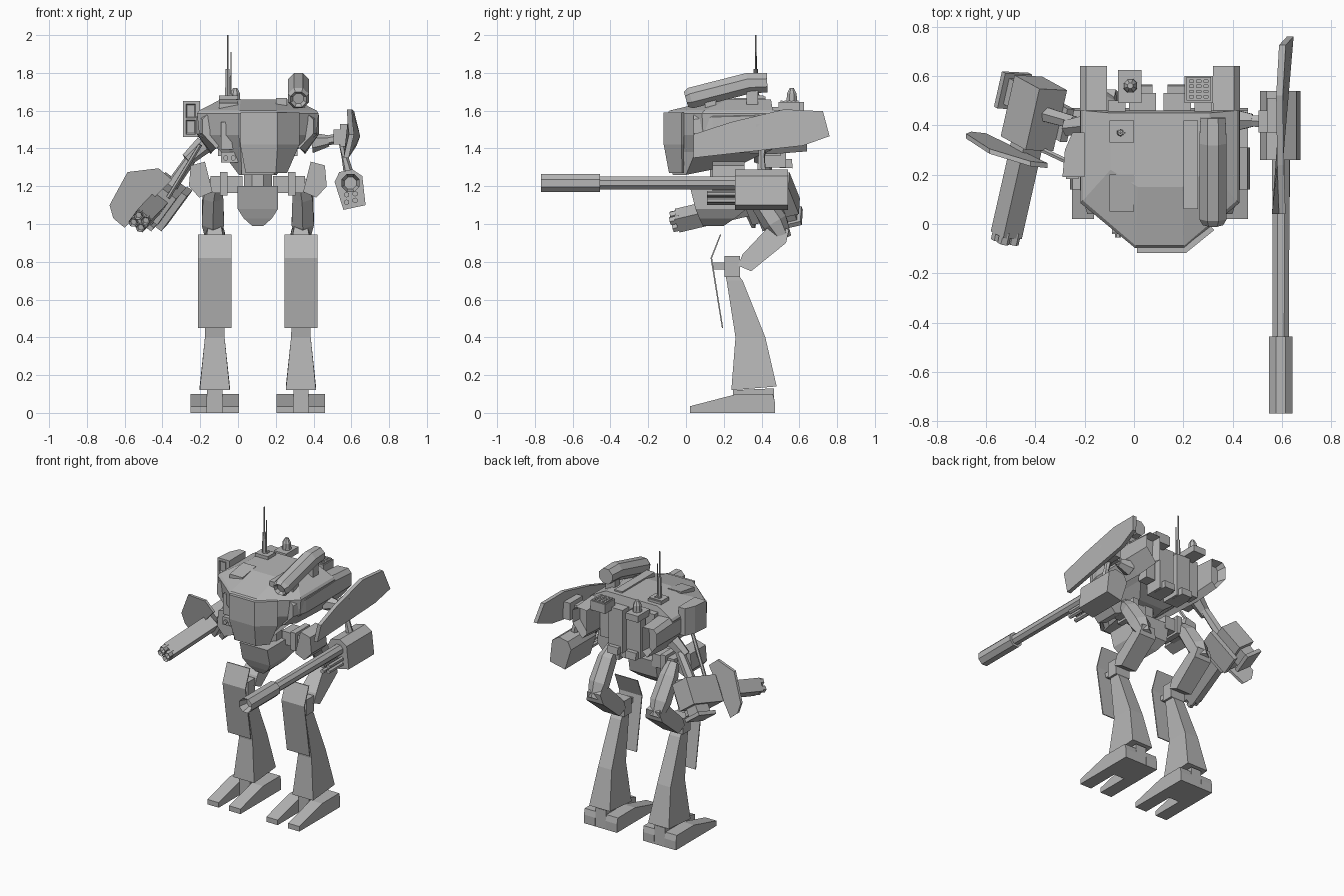
import bpy, bmesh, math
from mathutils import Vector, Matrix

CX = 0.105  # centre line of the hull and legs
grey = bpy.data.materials.new("armour_grey")
grey.diffuse_color = (0.47, 0.47, 0.47, 1)


def obj(name, bm, mat=None):
    bmesh.ops.recalc_face_normals(bm, faces=bm.faces)
    me = bpy.data.meshes.new(name)
    bm.to_mesh(me)
    bm.free()
    if mat:
        me.transform(mat)
    me.materials.append(grey)
    o = bpy.data.objects.new(name, me)
    bpy.context.collection.objects.link(o)
    return o


def loft(name, rings, mat=None):
    """Skin between equal-length rings of points, with closed ends."""
    bm = bmesh.new()
    vs = [[bm.verts.new(p) for p in r] for r in rings]
    n = len(vs[0])
    for a, b in zip(vs, vs[1:]):
        for i in range(n):
            bm.faces.new((a[i], a[(i + 1) % n], b[(i + 1) % n], b[i]))
    bm.faces.new(vs[0])
    bm.faces.new(vs[-1])
    return obj(name, bm, mat)


def box(name, x, y, z, mat=None):
    return loft(name, [[(x[0], y[0], h), (x[1], y[0], h), (x[1], y[1], h), (x[0], y[1], h)] for h in z], mat)


def side_prism(name, x0, x1, prof, mat=None):
    """Side profile (y, z) pulled from x0 to x1."""
    return loft(name, [[(x, y, z) for y, z in prof] for x in (x0, x1)], mat)


def tube(name, pts, radii, n=8, mat=None):
    """Rings of n sides along a path."""
    pts = [Vector(p) for p in pts]
    rings = []
    for i, (p, r) in enumerate(zip(pts, radii)):
        d = pts[min(i + 1, len(pts) - 1)] - pts[max(i - 1, 0)]
        q = d.to_track_quat('Y', 'Z')
        rings.append([p + q @ Vector((r * math.cos(a), 0, r * math.sin(a)))
                      for a in [2 * math.pi * (k + .5) / n for k in range(n)]])
    return loft(name, rings, mat)


def inset_end(o, axis, depth, thick=0.015):
    """Hollow the end face that points along the axis."""
    bm = bmesh.new()
    bm.from_mesh(o.data)
    f = max(bm.faces, key=lambda f: f.normal.dot(axis))
    bmesh.ops.inset_region(bm, faces=[f], thickness=thick)
    bmesh.ops.translate(bm, verts=f.verts, vec=-Vector(axis) * depth)
    bm.to_mesh(o.data)
    bm.free()


# hull: half width, front half width, front y, side start y, back y, height
hull = [(.10, .085, -.07, 0, .30, 1.26), (.19, .09, -.09, .05, .42, 1.38),
        (.31, .10, -.095, .09, .46, 1.47), (.322, .10, -.098, .085, .46, 1.585),
        (.312, .098, -.088, .095, .46, 1.60), (.20, .09, .15, .22, .45, 1.658)]
loft("hull", [[(CX - wf, yf, z), (CX + wf, yf, z), (CX + w, ys, z), (CX + w, yb, z + (.06 if z < 1.3 else 0)),
               (CX - w, yb, z + (.06 if z < 1.3 else 0)), (CX - w, ys, z)] for w, wf, yf, ys, yb, z in hull])
# angled nose plate
nose = [(.012, -.095), (.20, -.095), (.31, -.01), (.325, -.025), (.21, -.118), (.012, -.118)]
low = [(.04, -.06), (.19, -.06), (.25, -.01), (.26, -.02), (.20, -.09), (.04, -.09)]
loft("nose_plate", [[(x, y, 1.27) for x, y in low], [(x, y, 1.42) for x, y in nose],
                    [(x, y, 1.59) for x, y in nose]])
box("sensor_box", (-.09, .01), (-.035, .1), (1.395, 1.54))
box("sensor_pack", (-.09, 0), (-.04, .06), (1.325, 1.38))
for x in (-.065, -.025):
    tube("sensor_eye", [(x, -.055, 1.35), (x, -.03, 1.35)], [.014, .014])
side_prism("roof_panel", -.10, 0, [(.05, 1.60), (.05, 1.64), (.20, 1.663), (.20, 1.60)])
box("roof_hatch", (-.10, 0), (.34, .42), (1.64, 1.675))
box("roof_hatch_knob", (-.07, -.03), (.365, .39), (1.67, 1.685))
box("roof_rail", (.20, .26), (.06, .42), (1.60, 1.668))

# rear shoulder pods with slanted section and open back ends
section = [(.215, 1.60), (.30, 1.605), (.324, 1.575), (.324, 1.475), (.25, 1.37), (.215, 1.41)]
for s in (-1, 1):
    o = loft("shoulder_pod", [[(CX + s * (x - d), y, 1.49 + (z - 1.49) * k) for x, z in section]
                              for y, k, d in ((.04, .75, .03), (.14, .9, 0), (.46, 1, 0), (.64, .88, 0))])
    inset_end(o, Vector((0, 1, 0)), .06)
    box("backpack", (CX + s * .015, CX + s * .125), (.40, .53), (1.30, 1.60))
    side_prism("backpack_foot", CX + s * .03, CX + s * .11,
               [(.40, 1.34), (.56, 1.345), (.565, 1.295), (.44, 1.30)])
    box("backpack_side", (CX + s * .14, CX + s * .21), (.42, .50), (1.36, 1.62))

# roof equipment at the back
box("beacon_base", (-.065, .03), (.49, .625), (1.60, 1.645))
tube("beacon", [(-.015, .56, 1.64), (-.015, .56, 1.69), (-.015, .56, 1.72)], [.03, .028, .012])
box("vent", (.205, .32), (.49, .60), (1.58, 1.645))
for i in range(5):
    y = .50 + i * .021
    box("vent_slat", (.213, .312), (y, y + .011), (1.645, 1.653))
for i in range(4):
    x = .213 + i * .029
    box("vent_bar", (x, x + .012), (.50, .595), (1.645, 1.652))

# antennas
box("antenna_foot", (-.10, 0), (.33, .41), (1.64, 1.68))
tube("antenna_base", [(-.055, .37, 1.66), (-.055, .37, 1.82)], [.016, .012], 6)
tube("antenna", [(-.055, .37, 1.80), (-.055, .37, 2.0)], [.005, .004], 6)
tube("small_antenna", [(-.038, .37, 1.66), (-.038, .37, 1.91)], [.004, .003], 6)

# roof launcher tube
o = tube("roof_launcher", [(.32, .0, 1.66), (.32, .025, 1.667), (.32, .33, 1.745), (.32, .43, 1.748)],
         [.045, .06, .06, .055])
inset_end(o, Vector((0, -1, -.2)).normalized(), .02)
box("launcher_mount", (.285, .355), (.10, .16), (1.60, 1.69))
box("launcher_mount", (.285, .355), (.32, .38), (1.60, 1.71))

# side launcher with two square ports
loft("side_launcher", [[(x, y, z) for x, z in ((-.2, 1.46), (w, 1.46), (w, 1.65), (-.2, 1.65))]
                       for y, w in ((.19, -.29), (.30, -.28), (.37, -.25))])
for z in (1.475, 1.56):
    o = box("launcher_port", (-.275, -.225), (.182, .2), (z, z + .075))
    inset_end(o, Vector((0, -1, 0)), .012, .012)

# waist and pelvis
tube("waist", [(CX, .2, 1.16), (CX, .2, 1.32)], [.08, .08], 8)
loft("pelvis", [[(CX - w, a, z), (CX + w, a, z), (CX + w, b, z), (CX - w, b, z)] for w, a, b, z in
                [(.03, .09, .2, .99), (.075, .07, .26, 1.03), (.107, .05, .32, 1.08), (.107, .02, .34, 1.20)]])

# legs, one for each side of the centre line
foot = [(.02, 0), (.47, 0), (.47, .06), (.46, .10), (.27, .10), (.02, .035)]
shin = [(.12, .24, .48, .08), (.40, .262, .42, .052), (.70, .215, .30, .042), (.72, .21, .285, .04)]
plate = [(.18, .945), (.13, .82), (.19, .45), (.197, .45), (.138, .82), (.187, .945)]
thigh = [(.275, .78, .06), (.345, .75, .06), (.53, .90, .065), (.545, .97, .05), (.46, 1.01, .03), (.30, .84, .062)]
for s in (-1, 1):
    c = CX + s * .228
    for t in (-1, 1):
        side_prism("toe", c + t * .04, c + t * .128, foot)
    side_prism("heel", c - .04, c + .04, [(.25, 0), (.47, 0), (.465, .13), (.25, .12)])
    loft("shin", [[(c - w, a, z), (c + w, a, z), (c + w, b, z + (.02 if z < .15 else 0)),
                   (c - w, b, z + (.02 if z < .15 else 0))] for z, a, b, w in shin])
    side_prism("knee_plate", c - .088, c + .088, plate)
    box("knee_link", (c - .025, c + .025), (.14, .22), (.76, .795))
    box("knee_joint", (c - .055, c + .055), (.205, .285), (.72, .83))
    loft("lower_thigh", [[(c + t * w, y, z) for y, z, w in thigh] for t in (-1, 1)])
    tube("upper_thigh", [(c + s * .01, .52, .92), (c + s * .01, .47, 1.01), (c + s * .01, .38, 1.15), (c, .32, 1.22)],
         [.042, .068, .062, .042], 6)
    box("hip_axle", (CX + s * .08, CX + s * .25), (.22, .34), (1.165, 1.255))
    box("hip_hub", (CX + s * .16, CX + s * .2), (.20, .36), (1.15, 1.275))
    # tilted hip guard
    loft("hip_guard", [[(CX + s * x, y, z) for x, z in
                        ((.24, 1.17), (.28, 1.33), (.355, 1.31), (.365, 1.20), (.31, 1.14))]
                       for y in (.14, .31)])

# right arm and long cannon
tube("right_shoulder", [(.39, .42, 1.43), (.48, .42, 1.44)], [.055, .03], 6)
tube("right_upper_arm", [(.46, .42, 1.44), (.57, .41, 1.46)], [.025, .03], 6)
box("right_elbow", (.505, .565), (.37, .46), (1.42, 1.50))
box("shield_mount", (.54, .60), (.37, .51), (1.41, 1.53))
tube("right_forearm", [(.55, .41, 1.44), (.565, .40, 1.36), (.59, .40, 1.25)], [.022, .018, .028], 6)
tilt = Matrix.Translation((.595, 0, 1.19)) @ Matrix.Rotation(math.radians(-12), 4, 'Y')
loft("cannon_body", [[(x, y, z) for x, z in ((-.06, -.105), (.06, -.105), (.075, .05), (.03, .095), (-.04, .095), (-.075, .05))]
                     for y in (.26, .54)], tilt)
tube("cannon_barrel", [(.595, -.5, 1.217), (.595, .30, 1.217)], [.036, .038])
o = tube("cannon_muzzle", [(.595, -.768, 1.217), (.595, -.455, 1.217)], [.052, .052])
inset_end(o, Vector((0, -1, 0)), .06, .018)
for x, z in ((.575, 1.115), (.62, 1.125), (.575, 1.155), (.62, 1.16)):
    tube("cannon_rod", [(x, .11, z), (x, .28, z)], [.015, .015], 6)

# right arm shield
pts = [(.04, 1.475), (.04, 1.35), (.62, 1.415), (.76, 1.465), (.725, 1.597), (.52, 1.607), (.24, 1.54)]
loft("shield", [[(.585 + .035 * (1 - abs(z - 1.47) / .14) + d + .045 * (y - .4), y, z) for y, z in pts]
                for d in (-.015, .012)])

# left arm
tube("left_shoulder", [(-.18, .40, 1.42), (-.27, .39, 1.34)], [.05, .035], 6)
tube("left_upper_arm", [(-.24, .41, 1.36), (-.38, .45, 1.16)], [.03, .035], 6)
tube("left_arm_rod", [(-.20, .22, 1.42), (-.37, .30, 1.14)], [.012, .012], 6)

# left weapon: local y runs backwards along the barrels
axis = Vector((.12, .53, .125)).normalized()
frame = Matrix.Translation((-.41, .43, 1.13)) @ axis.to_track_quat('Y', 'Z').to_matrix().to_4x4() \
    @ Matrix.Rotation(math.radians(38), 4, 'Y')
box("gun_body", (-.07, .07), (-.11, .15), (-.09, .09), frame)
box("gun_side_plate", (.07, .105), (-.06, .08), (-.12, .12), frame)
box("gun_drum", (-.05, .04), (.01, .12), (-.145, -.09), frame)
box("gun_drum_cap", (-.075, .06), (-.01, .14), (-.17, -.145), frame)
box("gun_shroud", (-.047, .047), (-.50, -.10), (-.045, .045), frame)
for x, z in ((-.024, -.024), (.024, -.024), (-.024, .024), (.024, .024)):
    o = tube("gun_barrel", [(x, -.53, z), (x, -.48, z)], [.024, .024], 6, frame)
    inset_end(o, -axis, .02, .008)
# slanted guard plate across the barrels
guard = [(-.68, 1.10), (-.585, 1.275), (-.42, 1.295), (-.35, 1.235), (-.60, .98), (-.66, 1.03)]
loft("gun_guard", [[(x, .35 - .28 * (x + .68) - .2 * (z - 1.13) + d, z) for x, z in guard] for d in (-.01, .01)])
